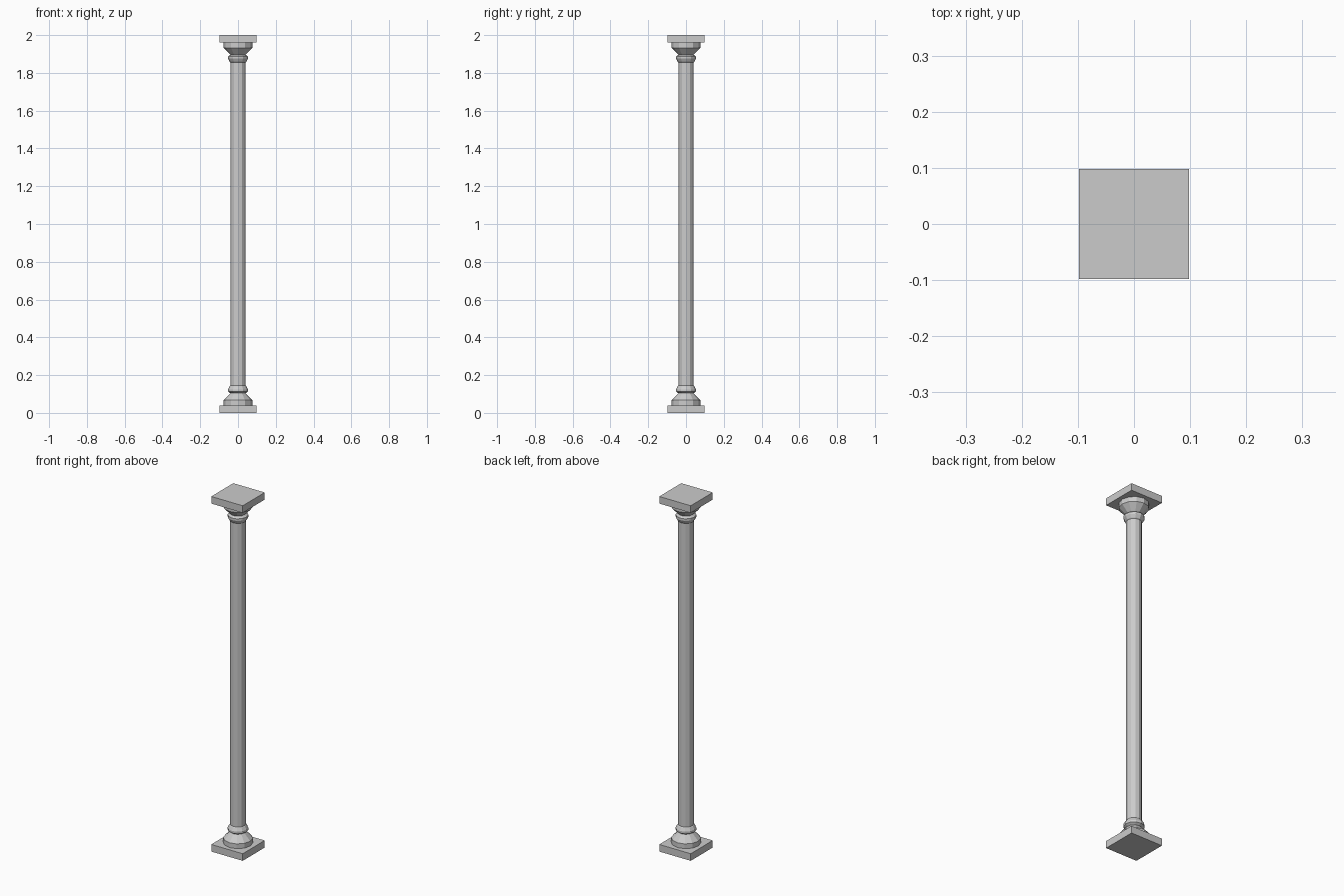
import bpy, bmesh, math

if "Cube" in bpy.data.objects:
    bpy.data.objects.remove(bpy.data.objects["Cube"])

SIDES = 12

def make_object(name, bm):
    bmesh.ops.recalc_face_normals(bm, faces=bm.faces)
    mesh = bpy.data.meshes.new(name)
    bm.to_mesh(mesh)
    bm.free()
    ob = bpy.data.objects.new(name, mesh)
    bpy.context.collection.objects.link(ob)

def slab(name, z0, z1, half=0.098):
    bm = bmesh.new()
    bmesh.ops.create_cube(bm, size=1)
    for v in bm.verts:
        v.co = (v.co.x * 2 * half, v.co.y * 2 * half, z0 + (v.co.z + 0.5) * (z1 - z0))
    make_object(name, bm)

def turned(name, profile):
    # Faceted solid from (radius, height) rings
    bm = bmesh.new()
    rings = [[bm.verts.new((r * math.cos(math.tau * i / SIDES),
                            r * math.sin(math.tau * i / SIDES), z))
              for i in range(SIDES)] for r, z in profile]
    for a, b in zip(rings, rings[1:]):
        for i in range(SIDES):
            j = (i + 1) % SIDES
            bm.faces.new((a[i], a[j], b[j], b[i]))
    bm.faces.new(rings[0])
    bm.faces.new(rings[-1])
    make_object(name, bm)

# Mouldings: flared drum, narrow neck, rounded ring
foot = [(0.076, 0.04), (0.076, 0.067), (0.046, 0.098), (0.04, 0.104),
        (0.053, 0.113), (0.053, 0.125), (0.044, 0.141), (0.04, 0.145)]

slab("base_slab", 0, 0.04)
turned("base_moulding", foot)
turned("shaft", [(0.04, 0.14), (0.04, 1.86)])
turned("capital_moulding", [(r, 2 - z) for r, z in foot])
slab("top_slab", 1.96, 2)
